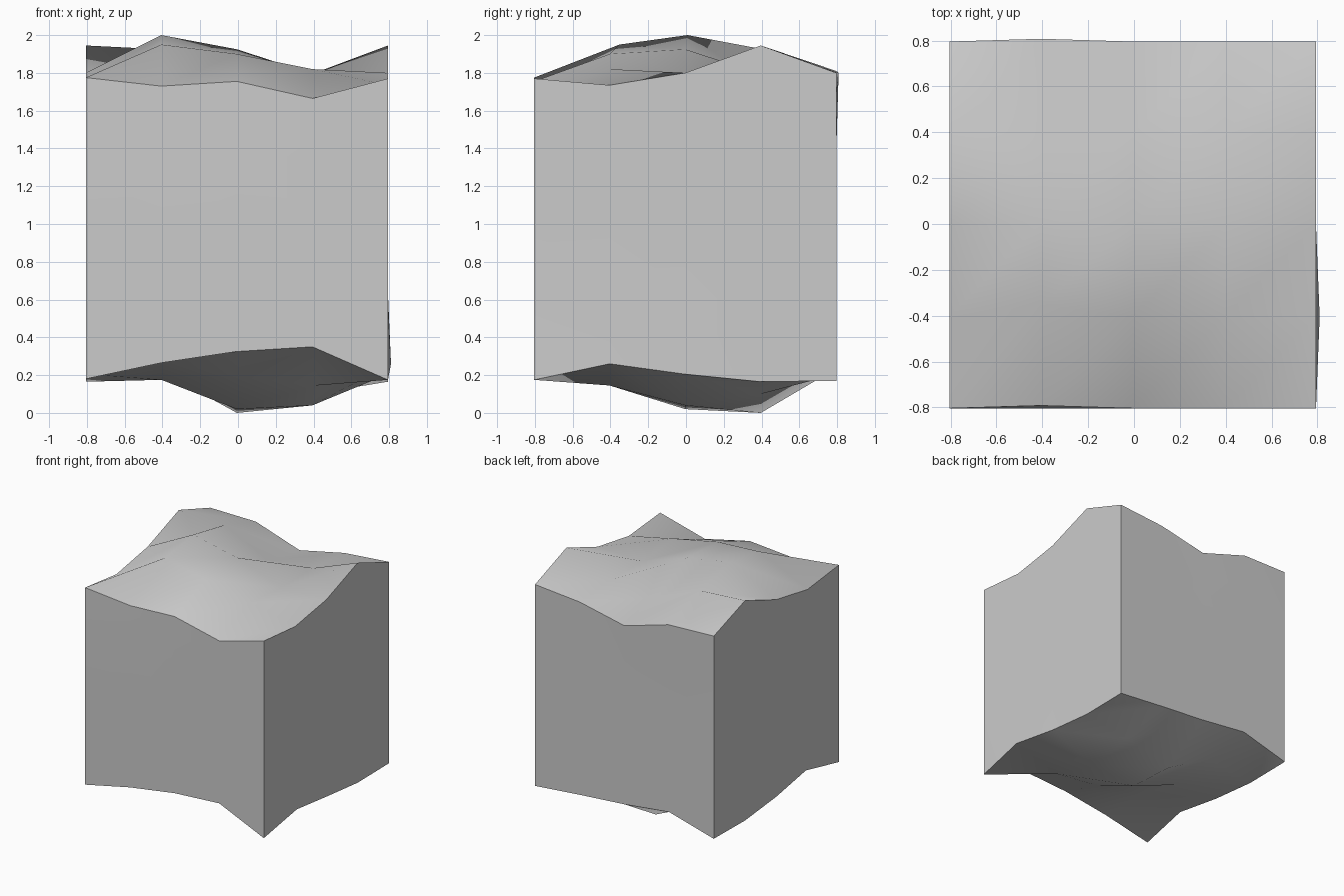
import bpy, bmesh

if "Cube" in bpy.data.objects:
    bpy.data.objects.remove(bpy.data.objects["Cube"])

# Relief heights sampled on a 5 x 5 grid: rows run front to back, columns left to right
TOP = [[1.775, 1.73, 1.755, 1.665, 1.77],
       [1.73, 1.95, 1.90, 1.82, 1.735],
       [1.80, 2.00, 1.925, 1.79, 1.80],
       [1.945, 1.925, 1.75, 1.795, 1.945],
       [1.81, 1.80, 1.68, 1.765, 1.80]]
BOTTOM = [[0.18, 0.265, 0.325, 0.35, 0.175],
          [0.26, 0.27, 0.19, 0.145, 0.26],
          [0.205, 0.175, 0.02, 0.04, 0.205],
          [0.165, 0.22, 0.0, 0.10, 0.165],
          [0.17, 0.28, 0.235, 0.205, 0.17]]

# Block with four segments per edge
bm = bmesh.new()
bmesh.ops.create_cube(bm, size=1.6)
bmesh.ops.subdivide_edges(bm, edges=bm.edges[:], cuts=3, use_grid_fill=True)

# Uneven top and bottom, with straight walls stretched between them
for v in bm.verts:
    i, j, k = (round((c + 0.8) / 0.4) for c in v.co)
    lo, hi = BOTTOM[j][i], TOP[j][i]
    v.co.z = lo + (hi - lo) * k / 4
    v.co.x -= 0.006
    v.co.y -= 0.004
    if k == 0 and j == 1:          # slight sideways lean of the lower rim
        v.co.x += 0.016
    if k == 4 and i == 1:          # slight backward lean of the upper rim
        v.co.y += 0.012
    if k == 4 and (i, j) == (1, 1):
        v.co.y += 0.04

bmesh.ops.recalc_face_normals(bm, faces=bm.faces[:])
mesh = bpy.data.meshes.new("rock_block")
bm.to_mesh(mesh)
bm.free()
block = bpy.data.objects.new("rock_block", mesh)
bpy.context.collection.objects.link(block)

# Smooth surfaces with crisp block edges
for p in mesh.polygons:
    p.use_smooth = True
mesh.set_sharp_from_angle(angle=0.87)
